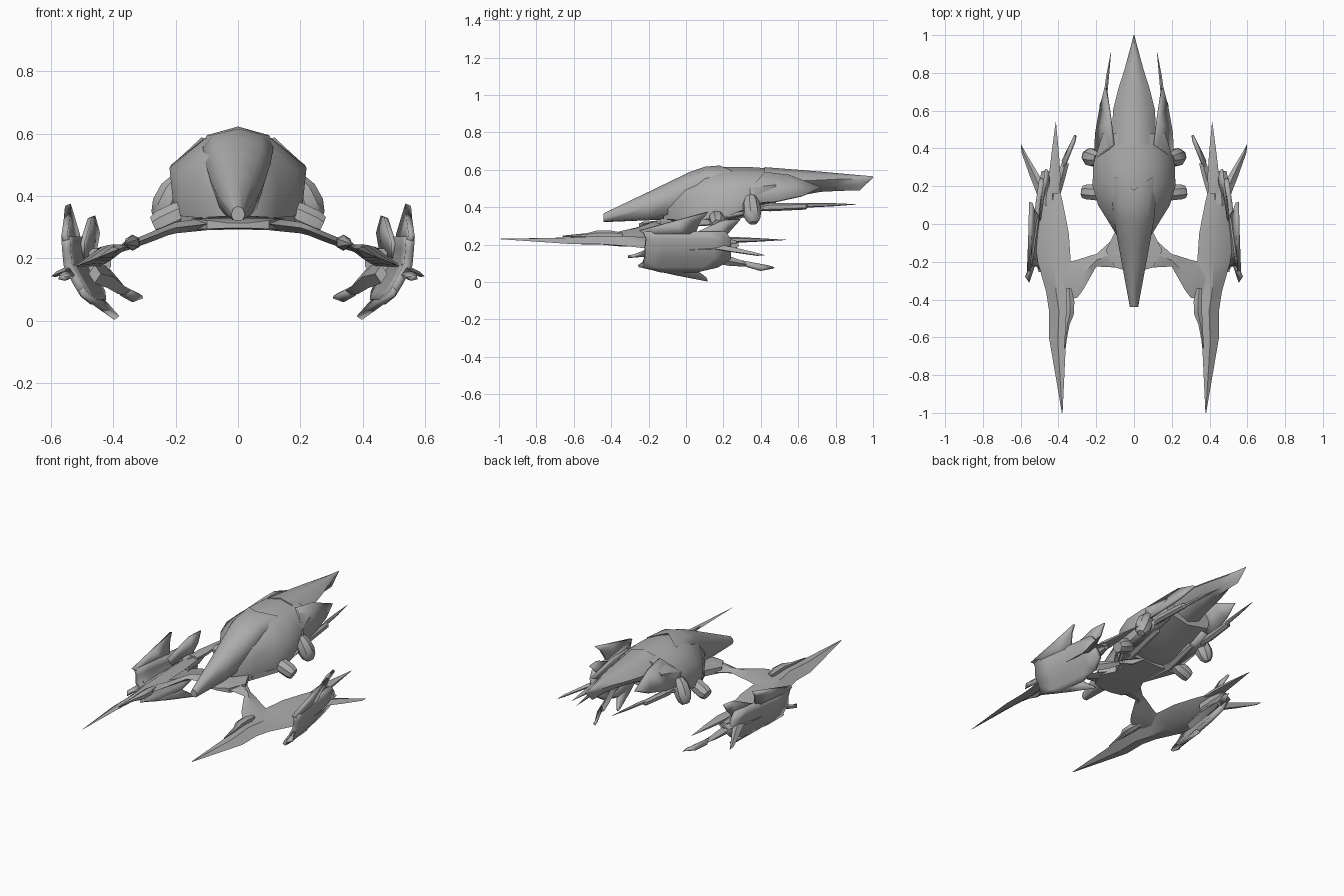
import bpy, bmesh, math
from mathutils import Vector

grey = bpy.data.materials.new("hull_grey")
grey.diffuse_color = (0.42, 0.42, 0.42, 1)


def finish(name, bm, mirror=False, thick=0, angle=35):
    bmesh.ops.remove_doubles(bm, verts=bm.verts, dist=0.0005)
    bmesh.ops.recalc_face_normals(bm, faces=bm.faces)
    me = bpy.data.meshes.new(name)
    bm.to_mesh(me)
    bm.free()
    me.materials.append(grey)
    ob = bpy.data.objects.new(name, me)
    bpy.context.collection.objects.link(ob)
    if thick:
        s = ob.modifiers.new("thickness", 'SOLIDIFY')
        s.thickness, s.offset = thick, 0
    if mirror:
        ob.modifiers.new("mirror", 'MIRROR').use_mirror_merge = False
    bpy.ops.object.select_all(action='DESELECT')
    ob.select_set(True)
    bpy.context.view_layer.objects.active = ob
    bpy.ops.object.shade_smooth_by_angle(angle=math.radians(angle))
    return ob


def loft(name, rings, mirror=False, angle=35):
    """Closed skin through rings of equal point count, capped at both ends."""
    bm = bmesh.new()
    rows = [[bm.verts.new(p) for p in r] for r in rings]
    n = len(rows[0])
    for a, b in zip(rows, rows[1:]):
        for i in range(n):
            j = (i + 1) % n
            bm.faces.new((a[i], a[j], b[j], b[i]))
    bm.faces.new(rows[0])
    bm.faces.new(rows[-1])
    return finish(name, bm, mirror, 0, angle)


def plate(name, pts, thick=0.015):
    """Mirrored plate from an outline of 3D points."""
    bm = bmesh.new()
    f = bm.faces.new([bm.verts.new(p) for p in pts])
    bmesh.ops.triangulate(bm, faces=[f])
    return finish(name, bm, True, thick)


def tube(name, path, sides=8, flat=1.0):
    """Mirrored tapering tube; path is a list of (point, radius)."""
    d = (Vector(path[-1][0]) - Vector(path[0][0])).normalized()
    u = d.cross(Vector((0, 0, 1))).normalized()
    v = u.cross(d)
    rings = []
    for p, r in path:
        rings.append([Vector(p) + u * r * math.cos(t) + v * r * flat * math.sin(t)
                      for t in (2 * math.pi * (k + 0.5) / sides for k in range(sides))])
    return loft(name, rings, True)


def whole(half):
    """Half section, bottom centre to top centre, completed to a full ring."""
    return half + [(-x, y, z) for x, y, z in reversed(half[1:-1])]


def section(y, bot, edge, shoulder, upper, top):
    return whole([(0, y, bot), (edge[0], y, edge[1]), (shoulder[0], y, shoulder[1]),
                  (upper[0], y, upper[1]), (0, y, top)])


# Main hull
loft("main_hull", [
    section(-0.12, .335, (.04, .335), (.055, .38), (.04, .45), .48),
    section(0.00, .320, (.125, .33), (.128, .44), (.08, .535), .565),
    section(0.10, .315, (.18, .335), (.19, .475), (.092, .572), .603),
    section(0.20, .320, (.205, .345), (.22, .49), (.105, .585), .616),
    section(0.32, .355, (.195, .39), (.215, .50), (.108, .585), .616),
    section(0.48, .41, (.15, .44), (.165, .52), (.10, .58), .605)], angle=60)

# Long nose shell with a notched rear edge
loft("nose_shell", [
    section(-0.44, .32, (.016, .323), (.022, .34), (.015, .36), .367),
    section(-0.20, .33, (.045, .342), (.066, .40), (.047, .462), .482),
    section(-0.08, .335, (.062, .365), (.088, .45), (.062, .518), .54),
    section(0.02, .38, (.085, .42), (.106, .51), (.074, .566), .588),
    section(0.10, .42, (.098, .48), (.113, .555), (.078, .597), .616),
    whole([(0, .14, .45), (.105, .16, .53), (.115, .20, .567), (.10, .25, .595), (0, .18, .623)])], angle=60)

# Pointed tail with a keeled underside
loft("tail", [
    section(0.42, .42, (.085, .45), (.115, .53), (.08, .595), .614),
    section(0.60, .46, (.075, .497), (.112, .54), (.068, .58), .60),
    section(0.72, .482, (.05, .51), (.082, .545), (.05, .574), .59),
    section(0.82, .487, (.028, .515), (.05, .55), (.03, .57), .581),
    section(0.93, .49, (.01, .52), (.02, .55), (.012, .564), .571),
    section(1.00, .558, (.001, .559), (.002, .561), (.001, .563), .565)], angle=60)

# Side panels trailing off the hull
plate("rear_side_panel", [(.11, .42, .585), (.125, .55, .57), (.15, .72, .505), (.175, .62, .46),
                          (.20, .48, .43), (.205, .36, .42), (.205, .34, .50)], 0.015)
plate("hull_skirt", [(.20, .18, .345), (.20, .40, .39), (.17, .46, .42), (.12, .46, .42), (.14, .18, .33)])

# Rear guns under the panels
tube("rear_gun", [((.175, .38, .395), .014), ((.18, .45, .40), .022), ((.165, .64, .405), .018),
                  ((.155, .65, .41), .012), ((.14, .78, .413), .009), ((.122, .91, .415), .001)], 6)

# Engine pods angled out and down from the belly
tube("front_pod", [((.15, .16, .36), .03), ((.19, .165, .34), .044), ((.245, .17, .315), .043),
                   ((.268, .17, .304), .034)])
tube("rear_pod", [((.185, .345, .455), .03), ((.205, .348, .42), .046), ((.228, .354, .37), .05),
                  ((.242, .358, .335), .04), ((.25, .36, .315), .022)])
tube("belly_pipe", [((.10, -.02, .31), .015), ((.13, .15, .33), .028), ((.13, .36, .38), .02)], 6)

# Hub plate under the hull
loft("hub_plate", [[(w, y, z - t), (w, y, z + t), (-w, y, z + t), (-w, y, z - t)]
                   for w, y, z, t in [(.03, -.25, .305, .008), (.10, -.23, .308, .014),
                                      (.15, -.14, .31, .018), (.10, -.04, .312, .018),
                                      (.19, .14, .322, .014)]])


# Arms out to the side pods: (x, front y, rear y, z, half thickness)
def blade_ring(x, y0, y1, z, t):
    m = (y0 + y1) / 2
    return [(x, y0, z), (x, m, z + t), (x, y1, z), (x, m, z - t)]


loft("arm", [blade_ring(*s) for s in [
    (.03, -.25, -.05, .31, .018), (.10, -.23, -.07, .31, .02), (.20, -.225, -.16, .298, .018),
    (.225, -.27, -.165, .29, .016), (.27, -.35, -.18, .272, .016), (.30, -.39, -.19, .26, .015),
    (.345, -.40, -.20, .243, .014), (.39, -.36, -.20, .225, .01)]], True)


# Canted blades in one sloping plane: (y, inner x, outer x, half thickness)
def slope(x):
    return .25 - .4 * (x - .33)


def canted(name, stations):
    rings = []
    for y, a, b, t in stations:
        m = (a + b) / 2
        rings.append([(a, y, slope(a)), (m, y, slope(m) + t), (b, y, slope(b)), (m, y, slope(m) - t)])
    loft(name, rings, True)


canted("pod_blade", [(-1, .378, .382, .001), (-.66, .362, .44, .014), (-.60, .355, .45, .018),
                     (-.46, .345, .45, .022), (-.36, .36, .465, .026), (-.20, .335, .51, .028),
                     (-.05, .345, .53, .03), (.12, .378, .52, .028), (.28, .42, .49, .01)])
canted("outer_spike", [(.12, .46, .50, .008), (.20, .475, .53, .014), (.25, .497, .55, .014),
                       (.38, .575, .596, .008), (.42, .597, .599, .001)])

# Cannon along the inner edge of each blade
tube("blade_cannon", [((.345, -.34, .25), .014), ((.338, -.41, .25), .026), ((.34, -.48, .25), .024),
                      ((.352, -.53, .248), .013), ((.368, -.66, .245), .003)], 6)

# Curved shield wrapped round the outside of each pod
PROFILE = [(0, .40), (.05, .435), (.09, .465), (.13, .49), (.18, .516), (.23, .521), (.28, .522), (.38, .566)]


def shield_x(y, z):
    for (z0, x0), (z1, x1) in zip(PROFILE, PROFILE[1:]):
        if z <= z1:
            return x0 + (x1 - x0) * (z - z0) / (z1 - z0) - .14 * y
    return .555


bm = bmesh.new()
rows = []
for z, y0, y1 in [(.27, -.23, .21), (.23, -.215, .24), (.18, -.22, .24), (.13, -.22, .24), (.085, -.235, .17),
                  (.06, -.14, .06)]:
    ys = [y0 + (y1 - y0) * k / 5 for k in range(6)]
    rows.append([bm.verts.new((shield_x(y, z), y, z)) for y in ys])
for a, b in zip(rows, rows[1:]):
    for i in range(5):
        bm.faces.new((a[i], a[i + 1], b[i + 1], b[i]))
finish("pod_shield", bm, True, 0.028)


def shield_fin(name, outline, thick=.02):
    plate(name, [(shield_x(y, z), y, z) for y, z in outline], thick)


shield_fin("upper_fin", [(-.25, .275), (-.06, .325), (.115, .372), (.08, .335), (.05, .27), (.0, .24), (-.2, .24)])
shield_fin("lower_fin", [(-.255, .085), (-.05, .04), (.115, .008), (.11, .018), (.05, .065), (.0, .1), (-.2, .12)])
plate("inner_fin", [(.50, .02, .25), (.475, .20, .33), (.465, .29, .335), (.45, .24, .28), (.46, .19, .22),
                    (.50, .05, .20)])
plate("front_prong", [(.53, -.18, .18), (.575, -.28, .14), (.555, -.31, .135), (.53, -.22, .14)])

# Inner lower bracket and its trailing vane
loft("lower_bracket", [[(x - .02, y, z), (x, y, z + t), (x + .02, y, z), (x, y, z - t)] for x, y, z, t in [
    (.46, -.05, .15, .03), (.42, .12, .14, .035), (.385, .24, .11, .025), (.365, .32, .095, .012)]], True)
plate("lower_vane", [(.37, .30, .11), (.38, .33, .085), (.345, .40, .062), (.31, .47, .075), (.315, .44, .085)])

# Trailing centre spike
tube("centre_spike", [((.42, .16, .225), .03), ((.42, .25, .225), .036), ((.417, .38, .225), .022),
                      ((.414, .54, .225), .001)], 6, .45)
tube("rear_socket", [((.45, .10, .19), .045), ((.445, .20, .195), .04), ((.44, .27, .20), .022)])
